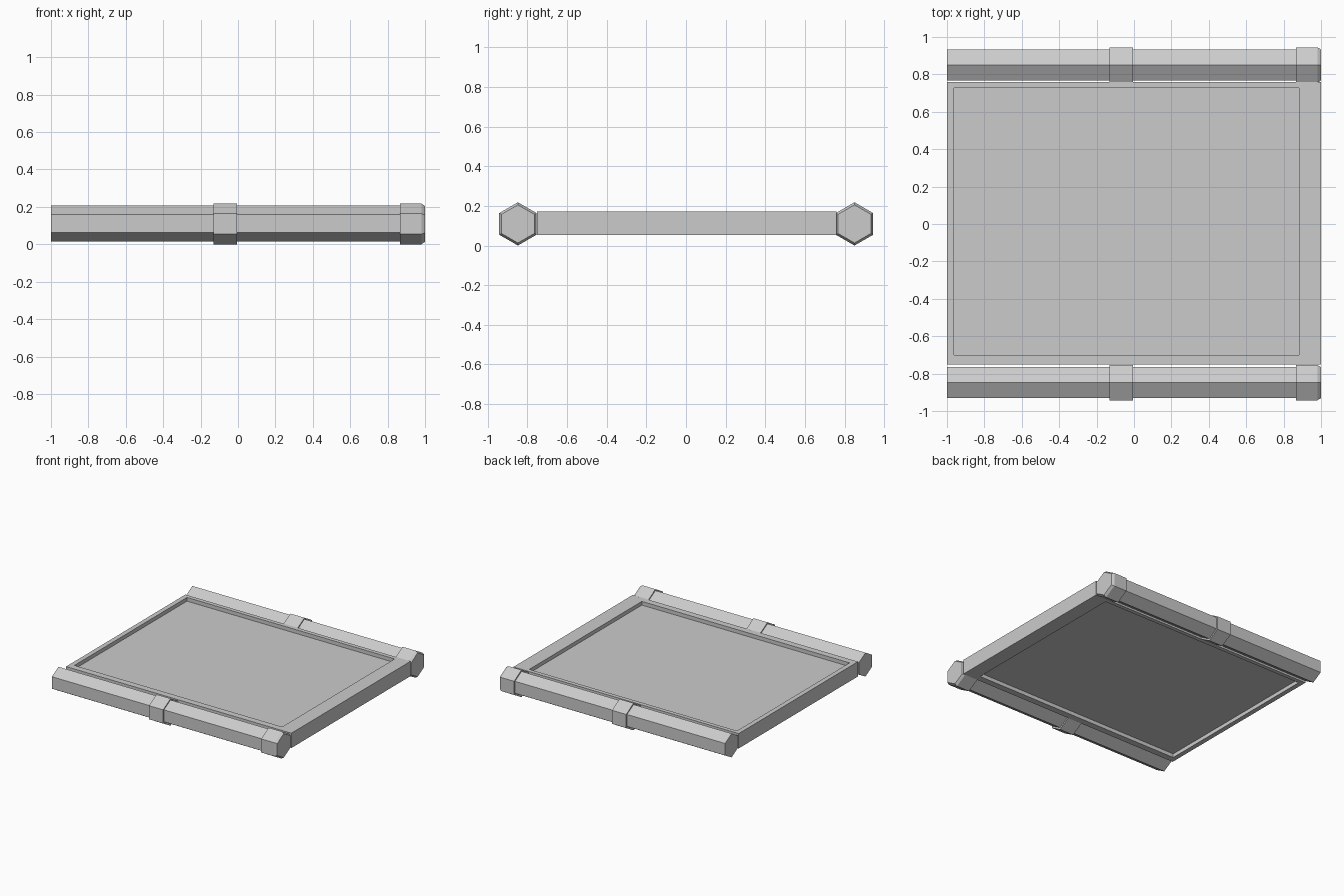
import bpy, bmesh
from math import cos, sin, pi

cube = bpy.data.objects.get("Cube")
if cube:
    bpy.data.objects.remove(cube, do_unlink=True)

grey = bpy.data.materials.new("light grey")
grey.use_nodes = True
colour = (0.6, 0.6, 0.6, 1)
grey.diffuse_color = colour
grey.node_tree.nodes["Principled BSDF"].inputs["Base Color"].default_value = colour


def finish(name, bm):
    bmesh.ops.recalc_face_normals(bm, faces=bm.faces)
    mesh = bpy.data.meshes.new(name)
    bm.to_mesh(mesh)
    bm.free()
    mesh.materials.append(grey)
    obj = bpy.data.objects.new(name, mesh)
    bpy.context.collection.objects.link(obj)


def hex_bar(name, y, z, stations):
    """Six-sided bar along x, lofted through (x, radius) stations."""
    bm = bmesh.new()
    rings = []
    for x, r in stations:
        angles = [pi / 2 + i * pi / 3 for i in range(6)]
        rings.append([bm.verts.new((x, y + r * cos(a), z + r * sin(a))) for a in angles])
    for a, b in zip(rings, rings[1:]):
        for i in range(6):
            j = (i + 1) % 6
            bm.faces.new((a[i], a[j], b[j], b[i]))
    bm.faces.new(rings[0])
    bm.faces.new(rings[-1])
    finish(name, bm)


# Hexagonal rails with a middle collar and a chamfered end cap
for side, y in (("front", -0.848), ("back", 0.85)):
    hex_bar(side + "_rail", y, 0.111, [(-1, 0.096), (0.97, 0.096)])
    hex_bar(side + "_middle_collar", y, 0.109, [(-0.13, 0.109), (-0.005, 0.109)])
    hex_bar(side + "_end_cap", y, 0.109, [(0.865, 0.109), (0.98, 0.109), (1, 0.096)])

# Flat panel, recessed on both faces inside a thin rim
outer = [(-1, -0.752), (1, -0.752), (1, 0.76), (-1, 0.76)]
inner = [(-0.962, -0.70), (0.882, -0.70), (0.882, 0.727), (-0.962, 0.727)]
levels = [(inner, 0.083), (inner, 0.053), (outer, 0.053),
          (outer, 0.172), (inner, 0.172), (inner, 0.142)]
bm = bmesh.new()
loops = [[bm.verts.new((x, y, z)) for x, y in shape] for shape, z in levels]
for a, b in zip(loops, loops[1:]):
    for i in range(4):
        j = (i + 1) % 4
        bm.faces.new((a[i], a[j], b[j], b[i]))
bm.faces.new(loops[0])
bm.faces.new(loops[-1])
finish("recessed_panel", bm)
